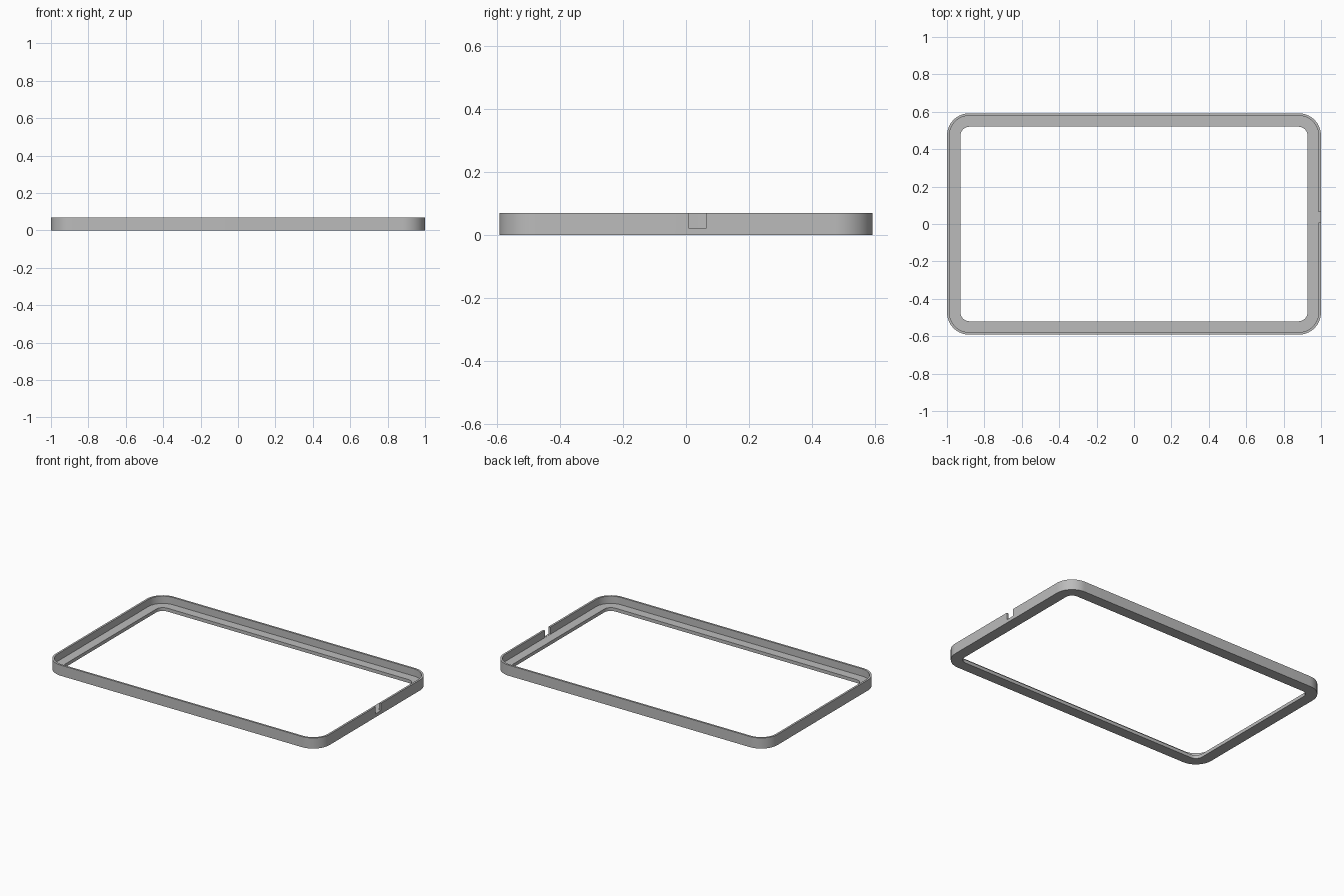
import bpy, bmesh, math

cube = bpy.data.objects.get("Cube")
if cube:
    bpy.data.objects.remove(cube, do_unlink=True)

HALF_X, HALF_Y, RADIUS = 1.0, 0.592, 0.12
HEIGHT, LEDGE_Z = 0.07, 0.022
WALL, LEDGE = 0.013, 0.07
STEPS = 16

grey = bpy.data.materials.new("plain grey")
grey.use_nodes = True
colour = (0.5, 0.5, 0.5, 1)
grey.diffuse_color = colour
grey.node_tree.nodes["Principled BSDF"].inputs["Base Color"].default_value = colour


def ring(bm, inset, z):
    """Rounded rectangle of vertices, moved inwards by the inset."""
    r = RADIUS - inset
    verts = []
    for q, (sx, sy) in enumerate([(1, 1), (-1, 1), (-1, -1), (1, -1)]):
        for i in range(STEPS + 1):
            a = math.pi / 2 * (q + i / STEPS)
            verts.append(bm.verts.new((sx * (HALF_X - RADIUS) + r * math.cos(a),
                                       sy * (HALF_Y - RADIUS) + r * math.sin(a), z)))
    return verts


# Frame: L-shaped section swept round a rounded rectangle
section = [(0, 0), (0, HEIGHT), (WALL, HEIGHT),
           (WALL, LEDGE_Z), (LEDGE + 0.002, LEDGE_Z), (LEDGE + 0.002, 0)]
bm = bmesh.new()
rings = [ring(bm, inset, z) for inset, z in section]
for k, low in enumerate(rings):
    high = rings[(k + 1) % len(rings)]
    for i in range(len(low)):
        j = (i + 1) % len(low)
        bm.faces.new((low[i], low[j], high[j], high[i]))
bmesh.ops.recalc_face_normals(bm, faces=bm.faces)
mesh = bpy.data.meshes.new("frame")
bm.to_mesh(mesh)
bm.free()
mesh.materials.append(grey)
frame = bpy.data.objects.new("frame", mesh)
bpy.context.collection.objects.link(frame)

# Notch through the wall on the model's left, down to the ledge
bpy.ops.mesh.primitive_cube_add(size=1, location=(0.99, 0.036, LEDGE_Z + 0.0503))
cutter = bpy.context.object
cutter.name = "notch_cutter"
cutter.scale = (0.06, 0.057, 0.1)
cutter.hide_render = True
cut = frame.modifiers.new("notch", 'BOOLEAN')
cut.operation = 'DIFFERENCE'
cut.solver = 'EXACT'
cut.object = cutter

bpy.ops.object.select_all(action='DESELECT')
frame.select_set(True)
bpy.context.view_layer.objects.active = frame
bpy.ops.object.modifier_apply(modifier=cut.name)
bpy.data.objects.remove(cutter, do_unlink=True)
bpy.ops.object.shade_smooth_by_angle(angle=math.radians(30))
